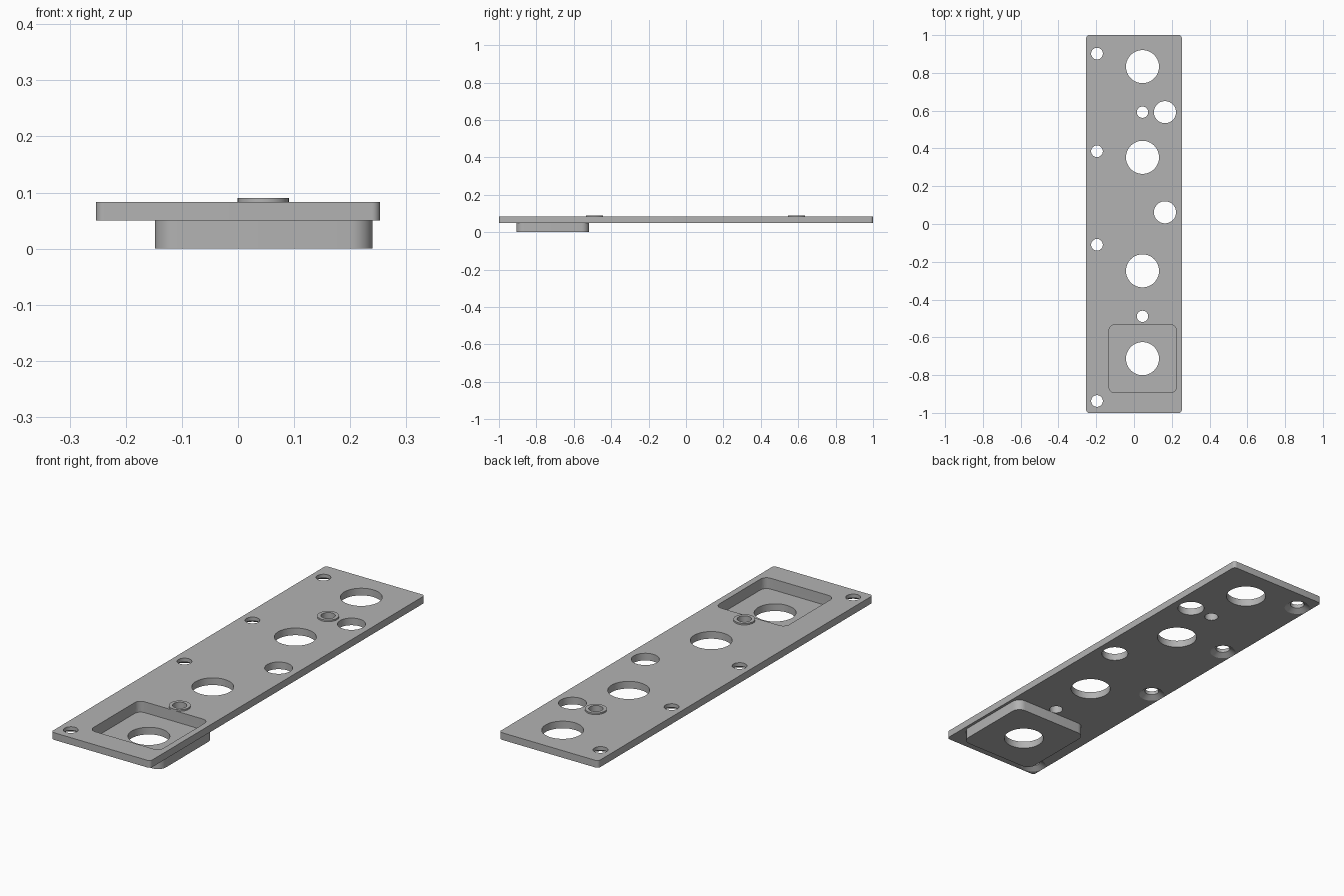
import bpy, bmesh
from math import cos, sin, pi, radians

if "Cube" in bpy.data.objects:
    bpy.data.objects.remove(bpy.data.objects["Cube"])

grey = bpy.data.materials.new("plain grey")
grey.use_nodes = True
grey.diffuse_color = (0.45, 0.45, 0.45, 1)
grey.node_tree.nodes["Principled BSDF"].inputs["Base Color"].default_value = grey.diffuse_color

BOTTOM, TOP, FLOOR, BOSS_TOP = 0.05, 0.083, 0.033, 0.09


def circle(x, y, r, n=48):
    return [(x + r * cos(2 * pi * i / n), y + r * sin(2 * pi * i / n)) for i in range(n)]


def rounded_rect(x, y, hx, hy, r, steps=8):
    pts = []
    for k, (sx, sy) in enumerate([(1, 1), (-1, 1), (-1, -1), (1, -1)]):
        for i in range(steps + 1):
            a = (k + i / steps) * pi / 2
            pts.append((x + sx * (hx - r) + r * cos(a), y + sy * (hy - r) + r * sin(a)))
    return pts


def loft(bm, *rings):
    """Closed solid through (z, outline) rings, lowest first."""
    loops = [[bm.verts.new((x, y, z)) for x, y in pts] for z, pts in rings]
    n = len(loops[0])
    for a, b in zip(loops, loops[1:]):
        for i in range(n):
            j = (i + 1) % n
            bm.faces.new((a[i], a[j], b[j], b[i]))
    bm.faces.new(loops[0][::-1])
    bm.faces.new(loops[-1])


def prism(bm, outline, z0, z1):
    loft(bm, (z0, outline), (z1, outline))


def make(name, bm):
    mesh = bpy.data.meshes.new(name)
    bm.to_mesh(mesh)
    bm.free()
    ob = bpy.data.objects.new(name, mesh)
    bpy.context.collection.objects.link(ob)
    mesh.materials.append(grey)
    return ob


def carve(ob, cutter_bm):
    """Subtract the cutter, then smooth the round walls."""
    cutter = make("cutter", cutter_bm)
    cutter.hide_render = True
    mod = ob.modifiers.new("cut", "BOOLEAN")
    mod.operation, mod.solver, mod.object = "DIFFERENCE", "EXACT", cutter
    bpy.ops.object.select_all(action="DESELECT")
    bpy.context.view_layer.objects.active = ob
    ob.select_set(True)
    bpy.ops.object.modifier_apply(modifier=mod.name)
    bpy.data.objects.remove(cutter)
    bpy.ops.object.shade_smooth_by_angle(angle=radians(25))


# Layout of the openings
AXIS = 0.045
PORT_R, PIN_R, SCREW_R = 0.0875, 0.03, 0.031
TRAY_Y = -0.713
port_ys = [0.833, 0.353, -0.248]
side_ys = [0.592, 0.062]
boss_ys = [0.592, -0.489]
screw_ys = [0.902, 0.385, -0.11, -0.937]
pocket = rounded_rect(AXIS + 0.001, TRAY_Y, 0.178, 0.18, 0.03)

# Long plate with ports, countersunk screw holes and pocket opening
bm = bmesh.new()
prism(bm, rounded_rect(0, 0, 0.253, 1, 0.015), BOTTOM, TOP)
plate = make("plate", bm)
cut = bmesh.new()
for y in port_ys:
    prism(cut, circle(AXIS, y, PORT_R, 64), 0, 0.2)
for y in side_ys:
    prism(cut, circle(0.164, y, 0.0585), 0, 0.2)
for y in boss_ys:
    prism(cut, circle(AXIS, y, PIN_R), 0, 0.2)
for y in screw_ys:
    hole, sink = circle(-0.196, y, SCREW_R), circle(-0.196, y, 0.056)
    loft(cut, (0, sink), (BOTTOM, sink), (BOTTOM + 0.016, hole), (0.2, hole))
prism(cut, pocket, 0, 0.2)
carve(plate, cut)

# Recessed tray below the plate
bm = bmesh.new()
prism(bm, rounded_rect(AXIS + 0.001, TRAY_Y, 0.194, 0.194, 0.04), 0, BOTTOM)
tray = make("recessed_tray", bm)
cut = bmesh.new()
hole = circle(AXIS, TRAY_Y, PORT_R, 64)
loft(cut, (-0.1, hole), (0.04, hole))
carve(tray, cut)
cut = bmesh.new()
prism(cut, pocket, FLOOR, 0.2)
carve(tray, cut)

# Raised rings around the two pin holes
for name, y in zip(("back_boss", "front_boss"), boss_ys):
    bm = bmesh.new()
    prism(bm, circle(AXIS, y, 0.0455), TOP, BOSS_TOP)
    boss = make(name, bm)
    cut = bmesh.new()
    prism(cut, circle(AXIS, y, PIN_R), 0, 0.2)
    carve(boss, cut)
